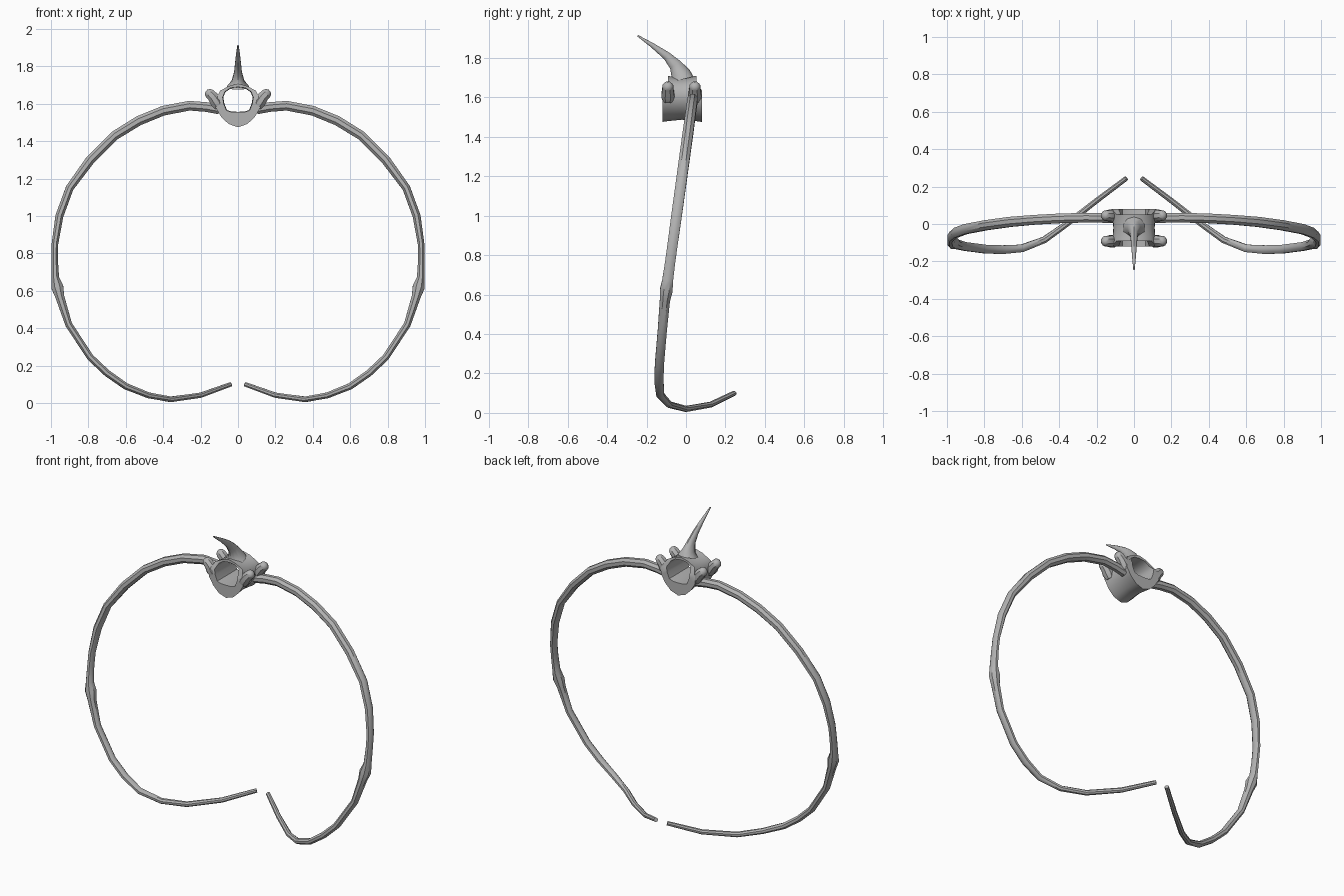
import bpy, bmesh, math
from mathutils import Vector

default_cube = bpy.data.objects.get("Cube")
if default_cube:
    bpy.data.objects.remove(default_cube, do_unlink=True)

# One bone colour
bone = bpy.data.materials.new("bone grey")
bone.use_nodes = True
bone_colour = (0.45, 0.45, 0.45, 1)
bone.diffuse_color = bone_colour
bone.node_tree.nodes["Principled BSDF"].inputs["Base Color"].default_value = bone_colour


def finish(name, bm, mirrored=False, sharp_angle=40):
    """Turn a bmesh into a shaded object, optionally mirrored left to right."""
    bmesh.ops.recalc_face_normals(bm, faces=bm.faces)
    mesh = bpy.data.meshes.new(name)
    bm.to_mesh(mesh)
    bm.free()
    mesh.materials.append(bone)
    mesh.shade_smooth()
    mesh.set_sharp_from_angle(angle=math.radians(sharp_angle))
    obj = bpy.data.objects.new(name, mesh)
    bpy.context.collection.objects.link(obj)
    if mirrored:
        mirror = obj.modifiers.new("mirror", "MIRROR")
        mirror.use_axis[0] = True
        mirror.use_mirror_merge = False
    return obj


def bridge(bm, ring_a, ring_b):
    count = len(ring_a)
    for i in range(count):
        j = (i + 1) % count
        bm.faces.new((ring_a[i], ring_a[j], ring_b[j], ring_b[i]))


def tube(name, points, radii, reference, sides=8, mirrored=False):
    """Loft ellipses along a path; each radius is (along reference, across it)."""
    bm = bmesh.new()
    points = [Vector(p) for p in points]
    last = len(points) - 1
    rings = []
    for i, centre in enumerate(points):
        tangent = (points[min(i + 1, last)] - points[max(i - 1, 0)]).normalized()
        along = (reference - tangent * reference.dot(tangent)).normalized()
        across = tangent.cross(along)
        ring = []
        for k in range(sides):
            turn = math.tau * (k + 0.5) / sides
            offset = along * math.cos(turn) * radii[i][0]
            offset += across * math.sin(turn) * radii[i][1]
            ring.append(bm.verts.new(centre + offset))
        rings.append(ring)
    for ring_a, ring_b in zip(rings, rings[1:]):
        bridge(bm, ring_a, ring_b)
    bm.faces.new(rings[0])
    bm.faces.new(rings[-1])
    return finish(name, bm, mirrored)


# Ribs: the upper half lies in a leaning plane, the lower half sweeps back
upper = [(0.1, 1.57), (0.17, 1.583), (0.26, 1.59), (0.4, 1.563), (0.53, 1.51),
         (0.66, 1.43), (0.79, 1.3), (0.9, 1.15), (0.955, 1.0), (0.979, 0.85),
         (0.98, 0.76), (0.977, 0.67), (0.966, 0.62), (0.953, 0.57)]
rib_path = [(x, 0.035 - 0.138 * (1.6 - z), z) for x, z in upper]
rib_path += [(0.905, -0.12, 0.42), (0.79, -0.135, 0.245), (0.7, -0.137, 0.16),
             (0.6, -0.13, 0.09), (0.48, -0.085, 0.042), (0.36, 0, 0.02),
             (0.2, 0.125, 0.042), (0.04, 0.245, 0.1)]
rib_radii = [(0.028, 0.028)] * 5 + [(0.029, 0.027)] * 2 + [(0.029, 0.023)] * 2
rib_radii += [(0.028, 0.019)] * 2 + [(0.03, 0.022), (0.035, 0.035), (0.028, 0.026)]
rib_radii += [(0.025, 0.02)] * 3 + [(0.022, 0.019), (0.019, 0.017)]
rib_radii += [(0.017, 0.016), (0.015, 0.015), (0.013, 0.013)]
tube("ribs", rib_path, rib_radii, Vector((0, 1, 0)), mirrored=True)


# Vertebra body: a hollow, waisted ring with a shorter arch on top
def full_outline(half):
    return half + [(-x, z) for x, z in reversed(half[1:-1])]


outer = full_outline([(0, 1.475), (0.05, 1.492), (0.09, 1.53), (0.12, 1.58),
                      (0.118, 1.63), (0.095, 1.67), (0.05, 1.695), (0, 1.708)])
inner = full_outline([(0, 1.555), (0.035, 1.556), (0.062, 1.565), (0.076, 1.6),
                      (0.082, 1.635), (0.07, 1.665), (0.04, 1.685), (0, 1.69)])
stations = [(-0.12, 1), (-0.09, 0.97), (-0.02, 0.92), (0.05, 0.97), (0.08, 1)]
hole_height = 1.615


def station_ring(bm, outline, y, scale):
    ring = []
    for x, z in outline:
        depth = -0.02 + (y + 0.02) * (0.72 if z > 1.65 else 1)
        height = hole_height + (z - hole_height) * scale
        ring.append(bm.verts.new((x * scale, depth, height)))
    return ring


bm = bmesh.new()
outer_rings = [station_ring(bm, outer, y, s) for y, s in stations]
inner_rings = [station_ring(bm, inner, y, (1 + s) / 2) for y, s in stations]
for rings in (outer_rings, inner_rings):
    for ring_a, ring_b in zip(rings, rings[1:]):
        bridge(bm, ring_a, ring_b)
for end in (0, -1):
    bridge(bm, outer_rings[end], inner_rings[end])
finish("vertebra_body", bm)

# Rounded side knobs, a front pair and a back pair
knob_profile = [(0.1, 1.583, 0.028), (0.116, 1.61, 0.036), (0.135, 1.638, 0.031),
                (0.15, 1.653, 0.03), (0.162, 1.662, 0.024), (0.17, 1.668, 0.011)]
for name, y in (("front_knobs", -0.092), ("back_knobs", 0.045)):
    tube(name, [(x, y, z) for x, z, r in knob_profile],
         [(r, r) for x, z, r in knob_profile], Vector((0, 1, 0)), mirrored=True)

# Spine: broad saddle at the base, sweeping forward to a thin point
spine_profile = [(-0.02, 1.69, 0.062, 0.06), (-0.027, 1.718, 0.036, 0.05),
                 (-0.055, 1.765, 0.022, 0.032), (-0.098, 1.81, 0.017, 0.021),
                 (-0.17, 1.863, 0.011, 0.012), (-0.245, 1.912, 0.004, 0.004)]
tube("spine", [(0, y, z) for y, z, wide, deep in spine_profile],
     [(wide, deep) for y, z, wide, deep in spine_profile], Vector((1, 0, 0)), sides=10)
